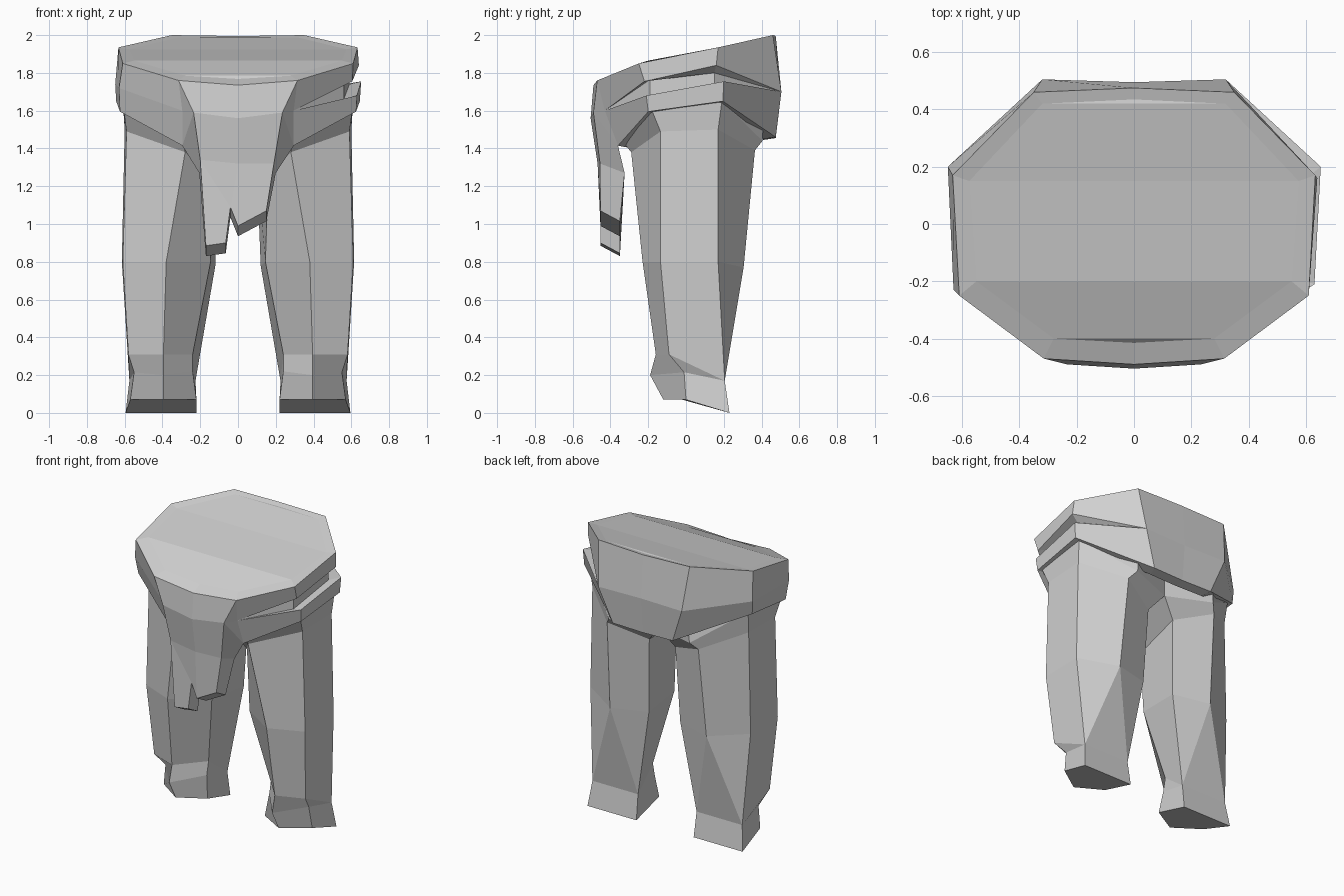
import bpy, bmesh

if "Cube" in bpy.data.objects:
    bpy.data.objects.remove(bpy.data.objects["Cube"])

cloth_mat = bpy.data.materials.new("grey_cloth")
cloth_mat.diffuse_color = (0.63, 0.63, 0.63, 1)
cloth_mat.use_nodes = True
cloth_mat.node_tree.nodes["Principled BSDF"].inputs["Base Color"].default_value = cloth_mat.diffuse_color


def make(name, faces):
    """Build a flat-shaded mesh from faces given as corner points, welding shared corners."""
    bm = bmesh.new()
    for pts in faces:
        uniq = []
        for p in pts:
            if p not in uniq:
                uniq.append(p)
        if len(uniq) > 2:
            bm.faces.new([bm.verts.new(p) for p in uniq])
    bmesh.ops.remove_doubles(bm, verts=bm.verts, dist=0.0005)
    bmesh.ops.recalc_face_normals(bm, faces=bm.faces)
    me = bpy.data.meshes.new(name)
    bm.to_mesh(me)
    bm.free()
    me.materials.append(cloth_mat)
    ob = bpy.data.objects.new(name, me)
    bpy.context.collection.objects.link(ob)
    return ob


def bridge(a, b, closed=True):
    n = len(a)
    return [(a[i], a[(i + 1) % n], b[(i + 1) % n], b[i])
            for i in range(n if closed else n - 1)]


def flip(p):
    return (-p[0], p[1], p[2])


# Waist: each column runs from the rim down to the hem
def col(top, mid, hem):
    return [top, mid, mid, mid, mid, hem]


front = col((0, -.49, 1.735), (0, -.505, 1.56), (0, -.505, 1.56))
edge = col((.315, -.47, 1.76), (.235, -.49, 1.59), (.235, -.49, 1.59))
corner = col((.315, -.47, 1.76), (.295, -.43, 1.6), (.295, -.36, 1.415))
rear = col((.35, .46, 2), (.32, .505, 1.7), (.23, .475, 1.46))
back = col((0, .475, 1.995), (0, .495, 1.7), (0, .475, 1.455))
# the +x side carries an open slash between two strips
slash_f = [(.61, -.25, 1.85), (.605, -.22, 1.755), (.56, -.19, 1.765),
           (.56, -.19, 1.66), (.63, -.21, 1.68), (.625, -.2, 1.595)]
slash_b = [(.633, .17, 1.935), (.64, .16, 1.84), (.59, .15, 1.8),
           (.59, .15, 1.74), (.652, .2, 1.755), (.645, .195, 1.65)]
plain_f = col((-.61, -.25, 1.85), (-.63, -.23, 1.72), (-.625, -.2, 1.595))
plain_b = col((-.633, .17, 1.935), (-.65, .2, 1.74), (-.645, .195, 1.65))
right = [edge, corner, slash_f, slash_b, rear]
left = [[flip(p) for p in edge], [flip(p) for p in corner], plain_f, plain_b,
        [flip(p) for p in rear]]
columns = [front] + right + [back] + left[::-1]
faces = []
for a, b in zip(columns, columns[1:] + columns[:1]):
    faces += bridge(a, b, False)


def cap(f, r, l, b):
    """Close a ring in strips across the body."""
    return [(f, r[0], l[0]), (b, l[-1], r[-1])] + bridge(r, l, False)


# sloping top with a narrow border
inner_r = [(.28, -.4, 1.785), (.28, -.4, 1.785), (.55, -.2, 1.865),
           (.575, .15, 1.925), (.32, .42, 1.987)]
inner_l = [flip(p) for p in inner_r]
inner_f, inner_b = (0, -.415, 1.768), (0, .435, 1.985)
faces += bridge([c[0] for c in columns],
                [inner_f] + inner_r + [inner_b] + inner_l[::-1])
faces += cap(inner_f, inner_r, inner_l, inner_b)
# underside: hem turned inwards, then closed
hem = [c[5] for c in columns]
turned = [(x * .9, y * .86, z - .01) for x, y, z in hem]
faces += bridge(hem, turned)
faces += cap(turned[0], turned[1:6], turned[:6:-1], turned[6])
make("waist", faces)

# Hanging front flap with a torn lower edge
top = [(-.235, -.49, 1.59), (0, -.505, 1.56), (.235, -.49, 1.59)]
bend = [(-.2, -.455, 1.34), (0, -.468, 1.32), (.19, -.455, 1.32)]
tip = [(-.17, -.453, .885), (-.065, -.453, .9), (-.04, -.453, 1.09),
       (0, -.453, .99), (.15, -.453, 1.07)]
top_b = [(-.295, -.36, 1.415), (0, -.36, 1.415), (.295, -.36, 1.415)]
bend_b = [(-.205, -.325, 1.27), (0, -.325, 1.27), (.2, -.325, 1.27)]
tip_b = [(x, -.35, z - .055) for x, y, z in tip]
faces = bridge(top, top_b, False) + bridge(tip, tip_b, False)
for t, b, e in ((top, bend, tip), (top_b, bend_b, tip_b)):
    faces += bridge(t, b, False)
    faces += [(b[0], e[2], e[1], e[0]), (b[0], b[1], e[2]),
              (b[1], e[3], e[2]), (b[1], b[2], e[4], e[3])]
for i, j in ((0, 0), (2, 4)):
    faces += [(top[i], top_b[i], bend_b[i], bend[i]),
              (bend[i], bend_b[i], tip_b[j], tip[j])]
make("front_flap", faces)

# Legs: rings ordered front, outer front, outer back, back, inner back, inner front
hip_top = [(.28, -.33, 1.6), (.54, -.15, 1.68), (.56, .17, 1.71),
           (.3, .41, 1.6), (0, .3, 1.62), (0, -.15, 1.62)]
hip = [(.29, -.33, 1.43), (.605, -.18, 1.6), (.61, .19, 1.65),
       (.31, .405, 1.44), (0, .3, 1.42), (0, -.15, 1.42)]
thigh = [(.28, -.29, 1.38), (.59, -.135, 1.49), (.6, .17, 1.5),
         (.35, .365, 1.39), (.1, .26, 1.3), (.16, -.13, 1.25)]
knee = [(.38, -.23, .8), (.61, -.135, .8), (.615, .17, .8),
        (.37, .305, .77), (.12, .235, .78), (.145, -.08, .8)]
heel_o, heel_i = (.575, .205, .17), (.225, .205, .17)
cuff = [(.395, -.16, .31), (.58, -.09, .31), heel_o, heel_i, (.24, .02, .31)]
ankle = [(.395, -.19, .2), (.55, -.01, .215), heel_o, heel_i, (.24, .0, .22)]
sole = [(.395, -.12, .07), (.57, 0, .07), (.595, .23, 0), (.22, .23, 0),
        (.22, -.02, .07)]
faces = bridge(hip_top, hip) + bridge(hip, thigh) + bridge(thigh, knee)
faces += [(knee[0], knee[1], cuff[1], cuff[0]),
          (knee[1], knee[2], heel_o, cuff[1]),
          (knee[2], knee[3], heel_o), (knee[3], heel_i, heel_o),
          (knee[3], knee[4], heel_i),
          (knee[4], knee[5], cuff[4], heel_i),
          (knee[5], knee[0], cuff[0], cuff[4])]
# foot with a faceted toe
faces += bridge(cuff, ankle) + bridge(ankle, sole) + [sole]
make("leg_right", faces)
make("leg_left", [[flip(p) for p in f] for f in faces])
